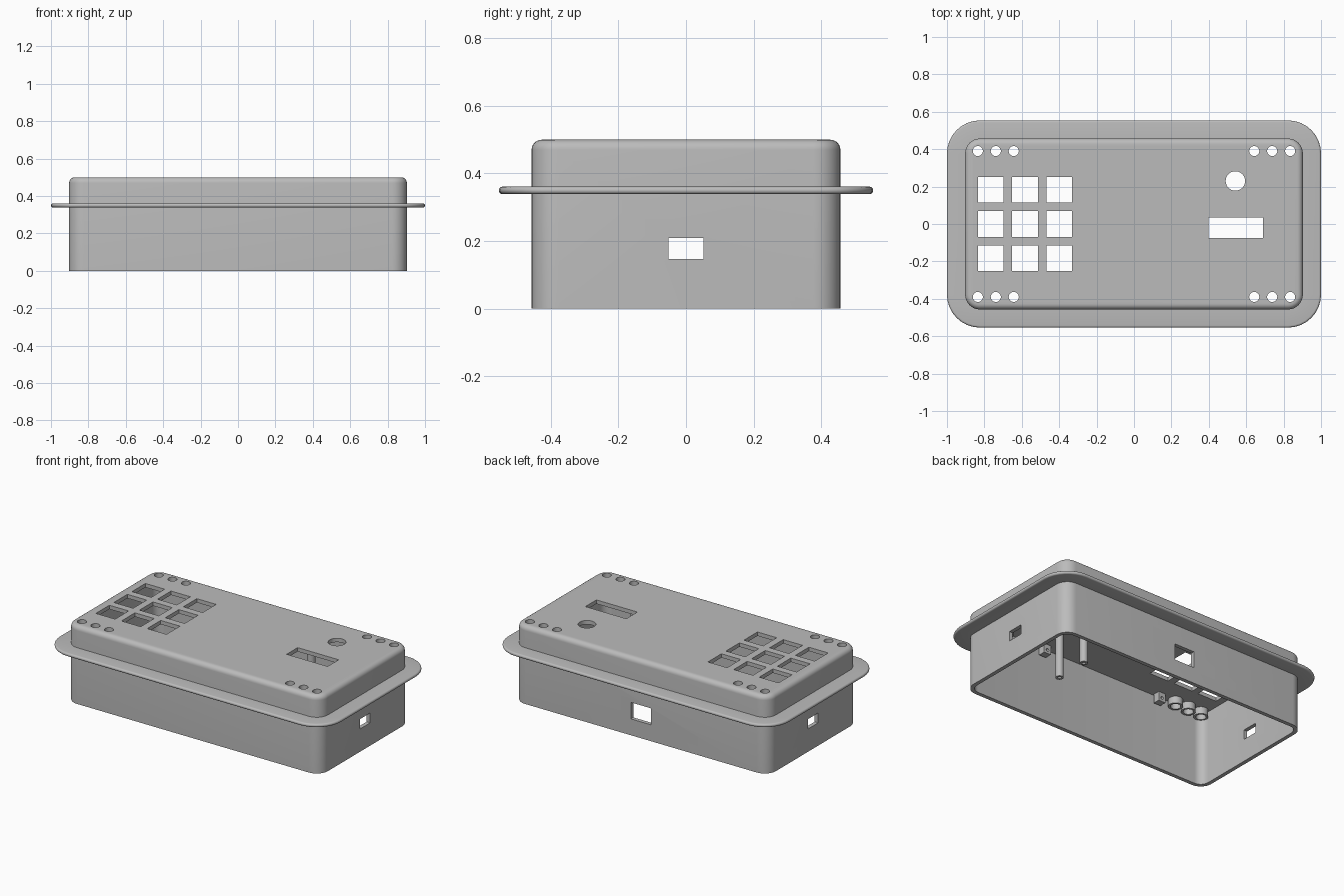
import bpy, bmesh, math
from mathutils import Matrix, Vector

cube = bpy.data.objects.get("Cube")
if cube:
    bpy.data.objects.remove(cube, do_unlink=True)

grey = bpy.data.materials.new("plain_grey")
grey.use_nodes = True
COLOUR = (0.5, 0.5, 0.5, 1)
grey.diffuse_color = COLOUR
grey.node_tree.nodes["Principled BSDF"].inputs["Base Color"].default_value = COLOUR

HX, HY, TOP, R, WALL = 0.903, 0.457, 0.5, 0.08, 0.025
CEIL = TOP - WALL


def finish(name, bm):
    bmesh.ops.recalc_face_normals(bm, faces=bm.faces)
    mesh = bpy.data.meshes.new(name)
    bm.to_mesh(mesh)
    bm.free()
    mesh.materials.append(grey)
    ob = bpy.data.objects.new(name, mesh)
    bpy.context.collection.objects.link(ob)
    return ob


def smooth(ob):
    bpy.ops.object.select_all(action='DESELECT')
    ob.select_set(True)
    bpy.context.view_layer.objects.active = ob
    bpy.ops.object.shade_smooth_by_angle(angle=math.radians(32))


def rounded_ring(bm, inset, z, steps=8):
    """Rounded rectangle of vertices, moved inward by inset."""
    r = R - inset
    ring = []
    for q, (sx, sy) in enumerate([(1, 1), (-1, 1), (-1, -1), (1, -1)]):
        for i in range(steps + 1):
            a = math.pi / 2 * (q + i / steps)
            ring.append(bm.verts.new((sx * (HX - R) + r * math.cos(a),
                                      sy * (HY - R) + r * math.sin(a), z)))
    return ring


def bridge(bm, a, b):
    n = len(a)
    for i in range(n):
        j = (i + 1) % n
        bm.faces.new((a[i], a[j], b[j], b[i]))


def loft(name, sections, closed):
    """Rounded rectangles joined in order; ends capped, or looped round."""
    bm = bmesh.new()
    rings = [rounded_ring(bm, i, z) for i, z in sections]
    for a, b in zip(rings, rings[1:]):
        bridge(bm, a, b)
    if closed:
        bridge(bm, rings[-1], rings[0])
    else:
        bm.faces.new(rings[0])
        bm.faces.new(rings[-1])
    return finish(name, bm)


def add_box(bm, centre, size):
    m = Matrix.Translation(centre) @ Matrix.Diagonal(Vector(size)).to_4x4()
    bmesh.ops.create_cube(bm, size=1, matrix=m)


def add_cylinder(bm, centre, radius, depth, axis='Z'):
    m = Matrix.Translation(centre)
    if axis == 'Y':
        m = m @ Matrix.Rotation(math.pi / 2, 4, 'X')
    bmesh.ops.create_cone(bm, cap_ends=True, segments=32, radius1=radius,
                          radius2=radius, depth=depth, matrix=m)


def cut(ob, bm):
    cutter = finish("cutter", bm)
    cutter.hide_render = True
    mod = ob.modifiers.new("cut", 'BOOLEAN')
    mod.operation, mod.solver, mod.object = 'DIFFERENCE', 'EXACT', cutter
    bpy.context.view_layer.objects.active = ob
    bpy.ops.object.modifier_apply(modifier=mod.name)
    bpy.data.objects.remove(cutter, do_unlink=True)


def tube(name, x, y, outer, inner, low):
    bm = bmesh.new()
    rings = []
    for r, z in [(inner, CEIL + .003), (inner, low), (outer, low), (outer, CEIL + .003)]:
        rings.append([bm.verts.new((x + r * math.cos(math.tau * i / 24),
                                    y + r * math.sin(math.tau * i / 24), z))
                      for i in range(24)])
    for i in range(4):
        bridge(bm, rings[i], rings[(i + 1) % 4])
    smooth(finish(name, bm))


# Hollow case, open underneath, with a rounded top edge
B = 0.03
edge = [(B * (1 - math.cos(a)), TOP - B + B * math.sin(a))
        for a in (math.pi / 2 * i / 6 for i in range(7))]
case = loft("case", [(WALL, CEIL), (WALL, 0), (0, 0)] + edge, False)

# Openings: keypad, display, button, corner holes, side and back ports
corner_holes = [(sx * x, sy * 0.39) for sx in (-1, 1) for sy in (-1, 1)
                for x in (0.643, 0.739, 0.835)]
bm = bmesh.new()
for x in (-0.765, -0.583, -0.4):
    for y in (-0.183, 0, 0.183):
        add_box(bm, (x, y, TOP), (0.137, 0.137, 0.2))
add_box(bm, (0.544, -0.02, TOP), (0.291, 0.112, 0.2))
add_cylinder(bm, (0.542, 0.23, TOP), 0.052, 0.2)
for x, y in corner_holes:
    add_cylinder(bm, (x, y, TOP), 0.027, 0.2)
for side in (-1, 1):
    add_box(bm, (side * HX, 0, 0.178), (0.2, 0.103, 0.063))
add_box(bm, (0, HY, 0.158), (0.144, 0.2, 0.106))
cut(case, bm)
smooth(case)

# Mounting flange around the case
F, Z, H = 0.097, 0.35, 0.011
rim = [(-F + H * (math.cos(a) - 1) * -1, Z + H * math.sin(a))
       for a in (math.pi * (i / 8 - 0.5) for i in range(9))]
flange = loft("mounting_flange", [(0.01, Z - H)] + rim + [(0.01, Z + H)], True)
smooth(flange)

# Collars beneath the corner holes
for i, (x, y) in enumerate(corner_holes):
    tube(f"hole_collar_{i + 1}", x, y, 0.043, 0.03, 0.43)

# Long screw posts beside the display
for name, y in (("front", -0.13), ("back", 0.09)):
    tube(f"screw_post_{name}", 0.457, y, 0.024, 0.011, 0.1)

# Drilled lugs under the lid
for x in (-0.53, 0.34):
    for y in (-0.4, 0.4):
        bm = bmesh.new()
        add_box(bm, (x, y, CEIL - 0.028), (0.05, 0.045, 0.062))
        lug = finish("lid_lug", bm)
        bm = bmesh.new()
        add_cylinder(bm, (x, y, CEIL - 0.035), 0.01, 0.2, 'Y')
        cut(lug, bm)
        smooth(lug)
